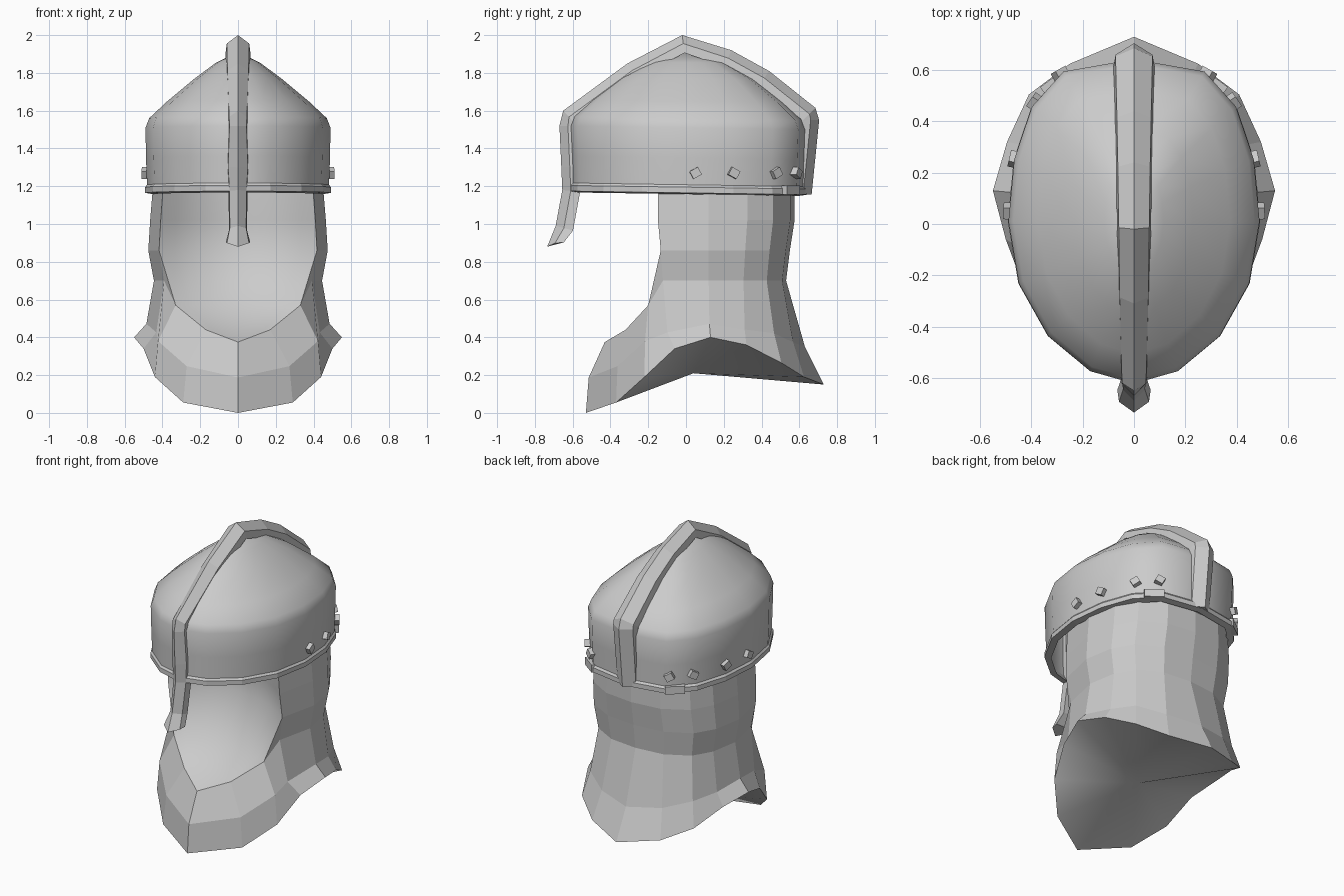
import bpy, bmesh, math
from mathutils import Vector, Matrix

cube = bpy.data.objects.get("Cube")
if cube:
    bpy.data.objects.remove(cube, do_unlink=True)

steel = bpy.data.materials.new("steel grey")
steel.use_nodes = True
grey = (0.6, 0.6, 0.6, 1)
steel.diffuse_color = grey
steel.node_tree.nodes["Principled BSDF"].inputs["Base Color"].default_value = grey

HALF_X, HALF_Y, MID_Y, SIDES = 0.48, 0.62, 0.01, 16


def finish(name, bm, smooth=False, facing=None, mirror=False):
    """Turn a bmesh into a coloured object; facing orients open sheets."""
    bmesh.ops.remove_doubles(bm, verts=bm.verts, dist=0.0005)
    bmesh.ops.recalc_face_normals(bm, faces=bm.faces)
    if facing:
        total = sum((f.normal * f.calc_area() for f in bm.faces), Vector())
        if total.dot(Vector(facing)) < 0:
            bmesh.ops.reverse_faces(bm, faces=bm.faces)
    for f in bm.faces:
        f.smooth = smooth
    mesh = bpy.data.meshes.new(name)
    bm.to_mesh(mesh)
    bm.free()
    mesh.materials.append(steel)
    ob = bpy.data.objects.new(name, mesh)
    bpy.context.collection.objects.link(ob)
    if mirror:
        ob.modifiers.new("Mirror", 'MIRROR').use_clip = True
    return ob


def loft(rows, closed=False, caps=False):
    """Skin neighbouring rows of points, merging points that coincide."""
    bm = bmesh.new()
    grid = [[bm.verts.new(p) for p in row] for row in rows]
    for lower, upper in zip(grid, grid[1:]):
        n = len(lower)
        for i in range(n if closed else n - 1):
            j = (i + 1) % n
            bm.faces.new((lower[i], lower[j], upper[j], upper[i]))
    if caps:
        bm.faces.new(grid[0])
        bm.faces.new(grid[-1])
    return bm


def outline(t):
    """Unit helmet outline: narrower in front, fuller at the back."""
    c, s = math.cos(t), math.sin(t)
    return math.copysign(abs(c) ** (0.6 if s > 0 else 1.1), c), s


def oval(wide, deep, z, grow=0.0):
    """Helmet cross-section, dipping slightly toward the back."""
    ring = []
    for i in range(SIDES):
        u, v = outline(math.tau * i / SIDES)
        y = MID_Y * deep + (HALF_Y * deep + grow) * v
        ring.append(((HALF_X * wide + grow) * u, y, z - 0.015 * y * deep))
    return ring


# Domed helmet shell: width scale, depth scale, height
profile = [(1, 1, 1.165), (1.015, 1.01, 1.35), (1.02, 1.02, 1.51), (0.98, 0.99, 1.56),
           (0.78, 0.83, 1.65), (0.48, 0.58, 1.77), (0.24, 0.33, 1.855), (0, 0, 1.91)]
finish("helmet_dome", loft([oval(*p) for p in profile], closed=True), smooth=True,
       facing=(0, 0, 1))

# Raised band round the lower edge
band = [(0, 1.21), (0.012, 1.195), (0.012, 1.165), (-0.03, 1.158), (0, 1.21)]
finish("rim_band", loft([oval(1, 1, z, g) for g, z in band], closed=True))

# Ridge running from nose guard over the top to the back: y, z, half width
ridge = [(-0.735, 0.88, 0.065), (-0.69, 0.99, 0.048), (-0.655, 1.18, 0.05),
         (-0.66, 1.3, 0.058), (-0.67, 1.52, 0.05), (-0.65, 1.6, 0.052),
         (-0.31, 1.85, 0.062), (-0.02, 2, 0.066), (0.24, 1.92, 0.07),
         (0.44, 1.81, 0.074), (0.685, 1.615, 0.08), (0.705, 1.55, 0.08),
         (0.665, 1.155, 0.075)]
rows = []
for i, (y, z, w) in enumerate(ridge):
    a, b = ridge[max(i - 1, 0)], ridge[min(i + 1, len(ridge) - 1)]
    ny, nz = Vector((a[1] - b[1], b[0] - a[0])).normalized()
    section = [(-w, 0.095), (-0.9 * w, 0.045), (0, 0), (0.9 * w, 0.045), (w, 0.095)]
    rows.append([(x, y - ny * d, max(z - nz * d, 0.87 + 0.5 * abs(x))) for x, d in section])
finish("crest_and_nose_guard", loft(rows, closed=True, caps=True))


def wall_block(name, y, z, size, spin):
    """Small block standing on the helmet wall, on both sides."""
    t = math.asin((y - MID_Y) / HALF_Y)
    spot, ahead = [Vector((HALF_X * u, MID_Y + HALF_Y * v, 0))
                   for u, v in (outline(t), outline(t + 0.1))]
    along = (ahead - spot).normalized()
    out = Vector((along.y, -along.x, 0))
    frame = Matrix((out, along, Vector((0, 0, 1)))).transposed().to_4x4()
    bm = bmesh.new()
    bmesh.ops.create_cube(bm, size=1, matrix=Matrix.Translation((spot.x, spot.y, z)) @ frame
                          @ Matrix.Rotation(spin, 4, 'X') @ Matrix.Diagonal((*size, 1)))
    finish(name, bm, mirror=True)


# Rivets and rear clasp plates
for n, y in enumerate((0.05, 0.25, 0.47, 0.575)):
    wall_block("rivets_%d" % n, y, 1.27, (0.06, 0.05, 0.045), 0.5 * (-1) ** n)
wall_block("clasp_plates", 0.555, 1.18, (0.035, 0.12, 0.05), 0)

# Neck curtain: flared hem, throat edge and rings above, from front to back
hem = [(0, -0.53, 0), (0.29, -0.37, 0.055), (0.44, -0.22, 0.19), (0.5, -0.06, 0.34),
       (0.55, 0.13, 0.4), (0.495, 0.32, 0.36), (0.41, 0.505, 0.265), (0.25, 0.625, 0.19),
       (0, 0.73, 0.15)]
throat = [(0, -0.43, 0.375), (0.17, -0.32, 0.44), (0.33, -0.2, 0.57)]
plan = [(0.88, -0.59), (1, 0), (0.93, 0.45), (0.77, 0.75), (0.43, 0.95), (0, 1)]
rings = [[(a * u, 0.12 + b * v, z) for u, v in plan] for z, a, b in
         ((0.7, 0.445, 0.41), (0.86, 0.475, 0.43), (1.02, 0.465, 0.455), (1.2, 0.45, 0.455))]
waist = throat + rings[0]
flare = []
for i, (p, q) in enumerate(zip(hem, waist)):
    # throat, side wing, nape
    flat, rise = (0.15, 0.5) if i < 3 else (0.62, 0.24) if i < 6 else (0.5, 0.36)
    flare.append((p[0] + (q[0] - p[0]) * flat, p[1] + (q[1] - p[1]) * flat,
                  p[2] + (q[2] - p[2]) * rise))
lower = loft([hem, flare, waist])
# Cheek corner between throat edge and the first upper ring
lower.faces.new([lower.verts.new(p) for p in (throat[-1], rings[0][0], rings[1][0])])
finish("curtain_lower", lower, facing=(0, -1, 0.3), mirror=True)
finish("curtain_upper", loft(rings), facing=(1, 0, 0), mirror=True)

# Underside closing the curtain
hub = (0, 0.04, 0.21)
finish("curtain_underside", loft([hem, [hub] * len(hem)]), smooth=True,
       facing=(0, 0, -1), mirror=True)

# Hollow lining behind the face opening
edge = throat + [ring[0] for ring in rings[1:]]
rows = []
for x, y, z in edge:
    depth = 0.16 * min(1, (z - throat[0][2]) / 0.5)
    steps = [i / 5 - 1 for i in range(11)]
    rows.append([(x * u, y + depth * (1 - u * u), z) for u in steps])
finish("face_lining", loft(rows), smooth=True, facing=(0, -1, 0))
